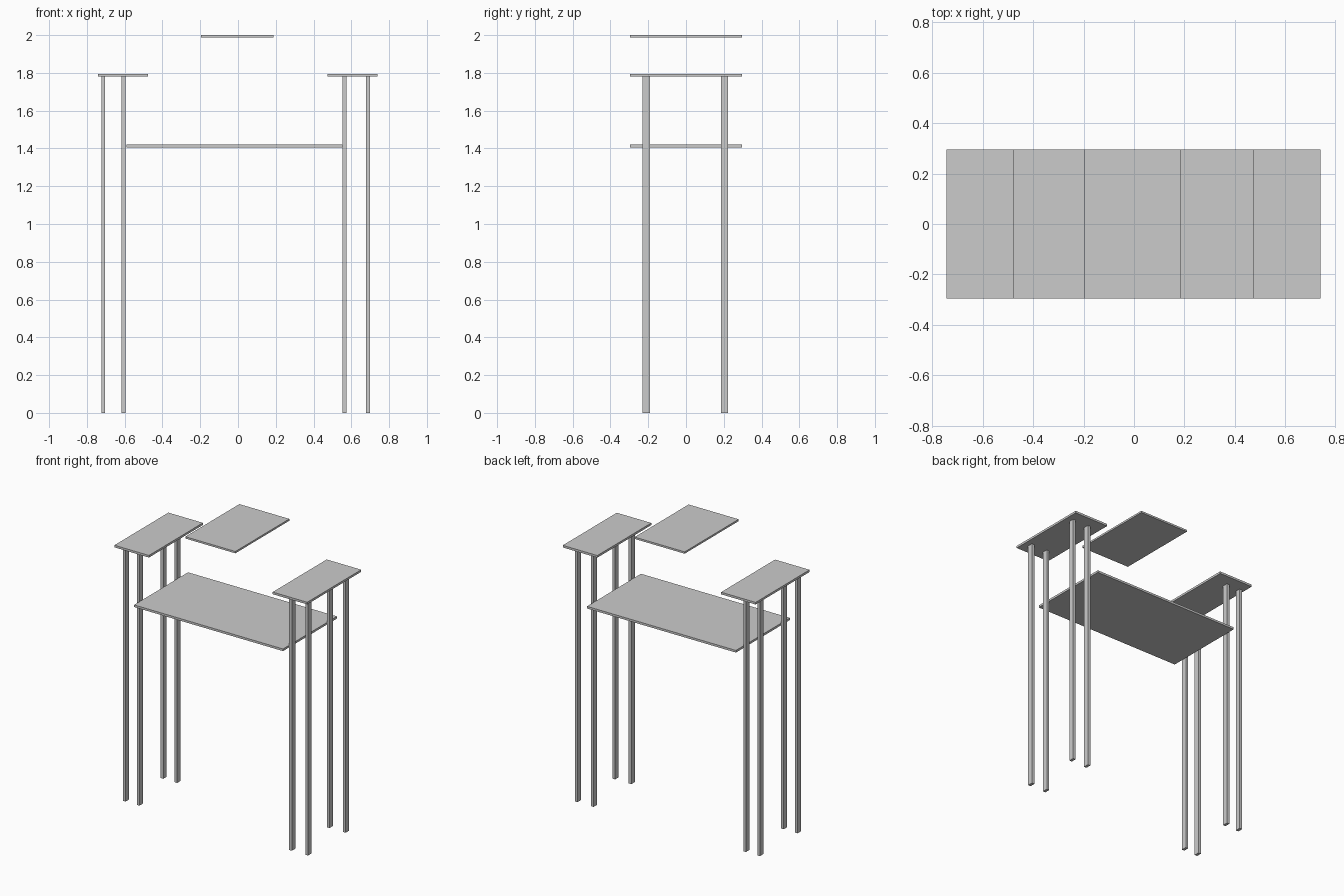
import bpy

if "Cube" in bpy.data.objects:
    bpy.data.objects.remove(bpy.data.objects["Cube"])


def box(name, x, y, z):
    """Box given by its (min, max) range on each axis."""
    bpy.ops.mesh.primitive_cube_add(size=1)
    o = bpy.context.object
    o.name = name
    o.location = [(a + b) / 2 for a, b in (x, y, z)]
    o.scale = [b - a for a, b in (x, y, z)]
    bpy.ops.object.transform_apply(location=True, rotation=False, scale=True)
    return o


DEPTH = (-0.296, 0.296)

# Shelves: name, x range, z range
for name, x, z in [
    ("top_shelf", (-0.197, 0.187), (1.987, 2.0)),
    ("left_shelf", (-0.742, -0.477), (1.78, 1.795)),
    ("right_shelf", (0.474, 0.739), (1.78, 1.795)),
    ("middle_shelf", (-0.591, 0.553), (1.406, 1.421)),
]:
    box(name, x, DEPTH, z)

# Thin legs, a front and a back one at each x position
for label, x in [("left_outer", -0.713), ("left_inner", -0.606),
                 ("right_inner", 0.564), ("right_outer", 0.688)]:
    for side, y in [("front", -0.21), ("back", 0.203)]:
        box(f"{label}_{side}_leg", (x - 0.01, x + 0.01), (y - 0.019, y + 0.019), (0, 1.781))
